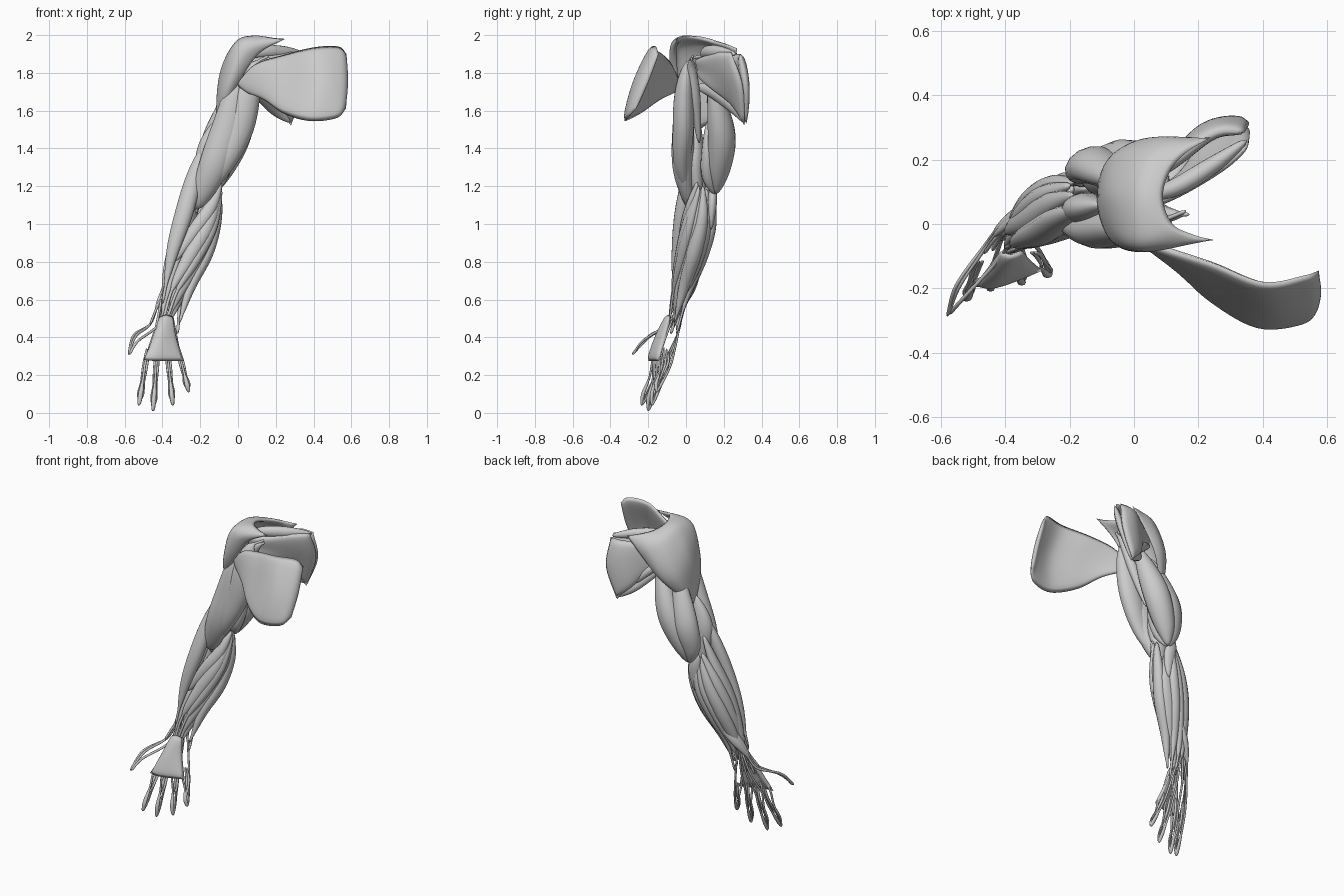
import bpy, bmesh, math
from mathutils import Vector


def spline(pts, n):
    """Smooth curve through the given points, n samples per span."""
    p = [Vector(q) for q in pts]
    p = [2 * p[0] - p[1]] + p + [2 * p[-1] - p[-2]]
    out = []
    for i in range(1, len(p) - 2):
        a, b, c, d = p[i - 1:i + 3]
        for k in range(n):
            t = k / n
            out.append(0.5 * (2 * b + (c - a) * t + (2 * a - 5 * b + 4 * c - d) * t * t
                              + (3 * b - a - 3 * c + d) * t ** 3))
    return out + [p[-2]]


def finish(name, bm):
    bmesh.ops.recalc_face_normals(bm, faces=bm.faces)
    for f in bm.faces:
        f.smooth = True
    me = bpy.data.meshes.new(name)
    bm.to_mesh(me)
    bm.free()
    bpy.context.collection.objects.link(bpy.data.objects.new(name, me))


def muscle(name, pts, wide, thick, belly=(0, 1), out=-90, tendon=0.008, sides=14):
    """Spindle along a path: fat belly between two fractions, thin tendon elsewhere."""
    path = spline(pts, 9)
    facing = Vector((math.cos(math.radians(out)), math.sin(math.radians(out)), 0))
    bm, rings = bmesh.new(), []
    last = len(path) - 1
    for i, p in enumerate(path):
        tan = (path[min(i + 1, last)] - path[max(i - 1, 0)]).normalized()
        side = tan.cross(facing).normalized()
        nrm = side.cross(tan)
        t = (i / last - belly[0]) / (belly[1] - belly[0])
        bump = max(0, math.sin(math.pi * min(max(t, 0), 1))) ** 0.8
        end = 0.5 if i in (0, last) else 1
        w = (tendon + (wide - tendon) * bump) * end
        h = (tendon * 0.8 + (thick - tendon * 0.8) * bump) * end
        rings.append([bm.verts.new(p + side * w * math.cos(2 * math.pi * k / sides)
                                   + nrm * h * math.sin(2 * math.pi * k / sides)) for k in range(sides)])
    for a, b in zip(rings, rings[1:]):
        for k in range(sides):
            j = (k + 1) % sides
            bm.faces.new((a[k], a[j], b[j], b[k]))
    bm.faces.new(rings[0])
    bm.faces.new(rings[-1])
    finish(name, bm)


def sheet(name, columns, thick):
    """Broad muscle: smooth surface through columns of points, thinning at its rim."""
    cols = [spline(c, 8) for c in columns]
    rows = [spline([c[j] for c in cols], 7) for j in range(len(cols[0]))]
    nr, nc = len(rows), len(rows[0])
    bm = bmesh.new()
    grid = [[bm.verts.new(p) for p in r] for r in rows]
    quads = [(r, c) for r in range(nr - 1) for c in range(nc - 1)]
    for r, c in quads:
        bm.faces.new((grid[r][c], grid[r][c + 1], grid[r + 1][c + 1], grid[r + 1][c]))
    bm.normal_update()
    back = []
    for r in range(nr):
        line = []
        for c in range(nc):
            v = grid[r][c]
            u, w = 2 * r / (nr - 1) - 1, 2 * c / (nc - 1) - 1
            h = 0.5 * thick * math.sqrt(max(0, (1 - u ** 4) * (1 - w ** 6)))
            n = v.normal.copy()
            line.append(v if r in (0, nr - 1) or c in (0, nc - 1) else bm.verts.new(v.co - n * h))
            v.co += n * h
        back.append(line)
    for r, c in quads:
        q = [back[r][c], back[r + 1][c], back[r + 1][c + 1], back[r][c + 1]]
        if any(v not in (grid[r][c], grid[r + 1][c], grid[r + 1][c + 1], grid[r][c + 1]) for v in q):
            bm.faces.new(q)
    finish(name, bm)


# chest muscle
sheet("chest_muscle", [
    [(-.01, -.035, 1.74), (.01, -.045, 1.72), (.05, -.06, 1.695)],
    [(.09, -.075, 1.845), (.11, -.105, 1.75), (.14, -.14, 1.655)],
    [(.24, -.12, 1.895), (.26, -.19, 1.74), (.24, -.24, 1.585)],
    [(.40, -.18, 1.935), (.42, -.265, 1.74), (.38, -.32, 1.545)],
    [(.53, -.16, 1.94), (.54, -.245, 1.74), (.52, -.31, 1.56)],
    [(.575, -.145, 1.90), (.58, -.20, 1.75), (.572, -.265, 1.61)]], .035)

# shoulder cap, wrapping from collarbone round to shoulder blade
sheet("shoulder_cap", [
    [(.25, -.05, 1.98), (.11, -.055, 1.90), (.00, -.04, 1.74), (-.09, .02, 1.56)],
    [(.19, -.035, 1.985), (.04, -.07, 1.92), (-.05, -.05, 1.74), (-.10, .04, 1.54)],
    [(.12, .00, 1.995), (.00, -.04, 1.94), (-.08, .02, 1.75), (-.105, .055, 1.51)],
    [(.09, .08, 1.985), (.00, .08, 1.95), (-.08, .10, 1.79), (-.11, .07, 1.50)],
    [(.11, .16, 1.965), (.02, .19, 1.91), (-.065, .19, 1.73), (-.11, .10, 1.52)],
    [(.16, .22, 1.95), (.08, .25, 1.87), (-.015, .23, 1.71), (-.10, .12, 1.54)],
    [(.24, .27, 1.93), (.14, .26, 1.82), (.03, .23, 1.69), (-.09, .13, 1.56)]], .035)

# shoulder blade muscles
sheet("blade_front_muscle", [
    [(.03, .05, 1.87), (.03, .06, 1.83), (.04, .06, 1.78)],
    [(.15, .10, 1.89), (.15, .13, 1.80), (.14, .14, 1.71)],
    [(.27, .17, 1.91), (.27, .22, 1.77), (.21, .25, 1.62)],
    [(.355, .24, 1.91), (.355, .30, 1.73), (.28, .31, 1.52)]], .045)
sheet("blade_back_muscle", [
    [(.00, .11, 1.87), (.00, .13, 1.84), (.01, .14, 1.80)],
    [(.12, .19, 1.89), (.12, .20, 1.80), (.12, .20, 1.71)],
    [(.25, .28, 1.90), (.24, .295, 1.76), (.20, .285, 1.60)],
    [(.345, .285, 1.90), (.355, .32, 1.72), (.28, .32, 1.53)]], .05)
muscle("blade_top_muscle", [(.00, .08, 1.88), (.12, .11, 1.91), (.24, .18, 1.91), (.35, .26, 1.90)], .035, .03)
muscle("blade_lower_muscle", [(.28, .31, 1.54), (.20, .26, 1.61), (.11, .14, 1.70), (.03, .05, 1.73)], .04, .03)
muscle("blade_side_muscle", [(.23, .28, 1.60), (.13, .22, 1.71), (.00, .14, 1.80)], .03, .025)

# upper arm, front
muscle("biceps_long_head", [(.08, .08, 1.89), (.01, .02, 1.86), (-.01, -.01, 1.72), (-.06, -.015, 1.5),
                            (-.13, -.015, 1.3), (-.21, .02, 1.12), (-.22, .04, 1.06)], .085, .06, (.22, .92))
muscle("biceps_short_head", [(.16, .04, 1.89), (.09, .01, 1.84), (.05, -.01, 1.7), (.00, -.015, 1.5),
                             (-.09, -.02, 1.3), (-.2, .02, 1.11)], .08, .057, (.15, .97))
muscle("inner_arm_muscle", [(.17, .03, 1.88), (.10, .03, 1.82), (.04, .05, 1.65), (-.04, .07, 1.43)], .035, .03, (.1, 1))
muscle("under_biceps_muscle", [(-.10, .06, 1.56), (-.14, .05, 1.41), (-.15, .05, 1.28), (-.15, .07, 1.1)], .077, .05)

# upper arm, back
muscle("triceps_long_head", [(.10, .13, 1.78), (.04, .17, 1.6), (-.02, .19, 1.44), (-.09, .175, 1.28),
                             (-.13, .16, 1.16)], .08, .072, (0, 1), 60)
muscle("triceps_side_head", [(-.03, .12, 1.73), (-.08, .16, 1.57), (-.13, .185, 1.41), (-.155, .17, 1.27),
                             (-.14, .16, 1.16)], .075, .055, (0, 1), 110)
muscle("triceps_inner_head", [(-.04, .12, 1.55), (-.07, .13, 1.4), (-.11, .13, 1.26), (-.13, .15, 1.16)], .07, .045, (0, 1), 60)

# forearm, palm side
muscle("thumb_side_forearm_muscle", [(-.16, .05, 1.45), (-.225, .02, 1.27), (-.285, -.02, 1.06), (-.35, -.05, .84),
                                     (-.40, -.075, .58)], .05, .04, (0, .9), -110)
muscle("forearm_turner", [(-.09, .06, 1.22), (-.15, .02, 1.08), (-.24, -.01, .95), (-.34, -.03, .8)], .038, .03)
muscle("wrist_flexor_thumb_side", [(-.09, .07, 1.2), (-.16, .01, 1.0), (-.26, -.03, .82), (-.35, -.07, .65),
                                   (-.40, -.09, .47)], .042, .034, (0, .75))
muscle("palm_tensor", [(-.09, .07, 1.19), (-.14, .02, .99), (-.23, -.025, .81), (-.32, -.065, .65),
                       (-.375, -.085, .5)], .035, .03, (0, .75))
muscle("wrist_flexor_little_side", [(-.10, .09, 1.2), (-.115, .085, 1.03), (-.165, .045, .85), (-.25, -.01, .67),
                                    (-.31, -.06, .48)], .036, .04, (0, .95))
muscle("finger_flexor_outer", [(-.10, .08, 1.18), (-.15, .05, 1.0), (-.23, .01, .82), (-.32, -.04, .64),
                               (-.37, -.07, .48)], .055, .033, (0, .9))
muscle("finger_flexor_deep", [(-.15, .11, 1.13), (-.17, .10, .97), (-.24, .05, .8), (-.32, -.02, .63),
                              (-.37, -.06, .46)], .06, .038, (0, .95))
muscle("thumb_flexor", [(-.28, .03, .98), (-.33, -.01, .8), (-.38, -.05, .62), (-.42, -.11, .47),
                        (-.53, -.23, .38), (-.575, -.28, .31)], .03, .025, (0, .5), tendon=.007)

# forearm, back side
muscle("wrist_extensor_long", [(-.19, .09, 1.32), (-.26, .06, 1.12), (-.315, .02, .95), (-.375, -.01, .75),
                               (-.415, -.04, .55), (-.44, -.08, .42)], .045, .038, (0, .7), 180)
muscle("wrist_extensor_short", [(-.2, .12, 1.22), (-.28, .09, 1.04), (-.34, .04, .86), (-.385, -.01, .68),
                                (-.41, -.05, .44)], .038, .033, (0, .75), 140)
muscle("finger_extensor", [(-.19, .13, 1.2), (-.25, .125, 1.03), (-.31, .085, .86), (-.36, .02, .68),
                           (-.385, -.02, .55)], .042, .033, (0, .95), 110)
muscle("little_finger_extensor", [(-.18, .14, 1.18), (-.22, .135, 1.0), (-.28, .085, .82), (-.34, .01, .62),
                                  (-.35, -.03, .48)], .028, .028, (0, .85), 90)
muscle("wrist_extensor_little_side", [(-.17, .14, 1.19), (-.19, .135, 1.0), (-.245, .085, .82), (-.30, .01, .63),
                                      (-.32, -.05, .42)], .034, .03, (0, .85), 80)
muscle("elbow_muscle", [(-.19, .145, 1.22), (-.16, .14, 1.12), (-.16, .13, .97)], .04, .025, (0, 1), 90)
muscle("forearm_supinator", [(-.19, .11, 1.18), (-.25, .07, 1.06), (-.28, .02, .9)], .045, .03, (0, 1), 150)
for i, name in enumerate(("abductor", "short_extensor", "long_extensor")):
    d = .022 * i
    muscle("thumb_" + name, [(-.27 + d, .06, .9 - d), (-.34, .02 + d / 2, .75 - d), (-.42, -.035 + d / 2, .58),
                             (-.465, -.09 + d / 2, .47), (-.53 - d / 2, -.19, .40 + d / 4),
                             (-.58, -.285, .31)][:4 if i == 0 else 6], .028, .02, (0, .45), 140, .007)

# palm sheet
sheet("palm_sheet", [
    [(-.415, -.085, .51), (-.45, -.13, .40), (-.50, -.195, .28)],
    [(-.38, -.095, .52), (-.41, -.15, .40), (-.43, -.195, .275)],
    [(-.345, -.085, .51), (-.325, -.11, .40), (-.285, -.145, .275)]], .03)

# finger tendons: palm strand, back strand and two side slips per finger
for name, kx, ky, tx, ty, tz in (("index", -.485, -.185, -.525, -.235, .04), ("middle", -.43, -.18, -.45, -.2, .01),
                                 ("ring", -.37, -.165, -.345, -.18, .04), ("little", -.305, -.15, -.26, -.155, .11)):
    def at(t, dy, dx=0):
        return (kx + (tx - kx) * t + dx, ky + (ty - ky) * t + dy, .29 + (tz - .29) * t)
    muscle(name + "_palm_tendon", [(-.37 + (kx + .4) * .2, -.07, .5), (kx * .6 - .15, ky + .035, .38), at(0, .01),
                                   at(.4, .012), at(.75, -.004), at(1, 0)], .013, .01, (.65, 1), tendon=.007, sides=8)
    muscle(name + "_back_tendon", [(-.38 + (kx + .4) * .2, -.015, .57), (kx * .6 - .15, -.04, .43), at(0, .08),
                                   at(.35, .06), at(.75, .025), at(1, 0)], .012, .008, (.7, 1), 90, .007, 8)
    for s, side in ((-1, "left"), (1, "right")):
        muscle(name + "_slip_" + side, [at(-.2, .06, s * .006), at(.15, .055, s * .008), at(.5, .03, s * .008),
                                        at(.75, .012, s * .014), at(.95, .002)], .008, .007, (0, .5), 90, .005, 8)
